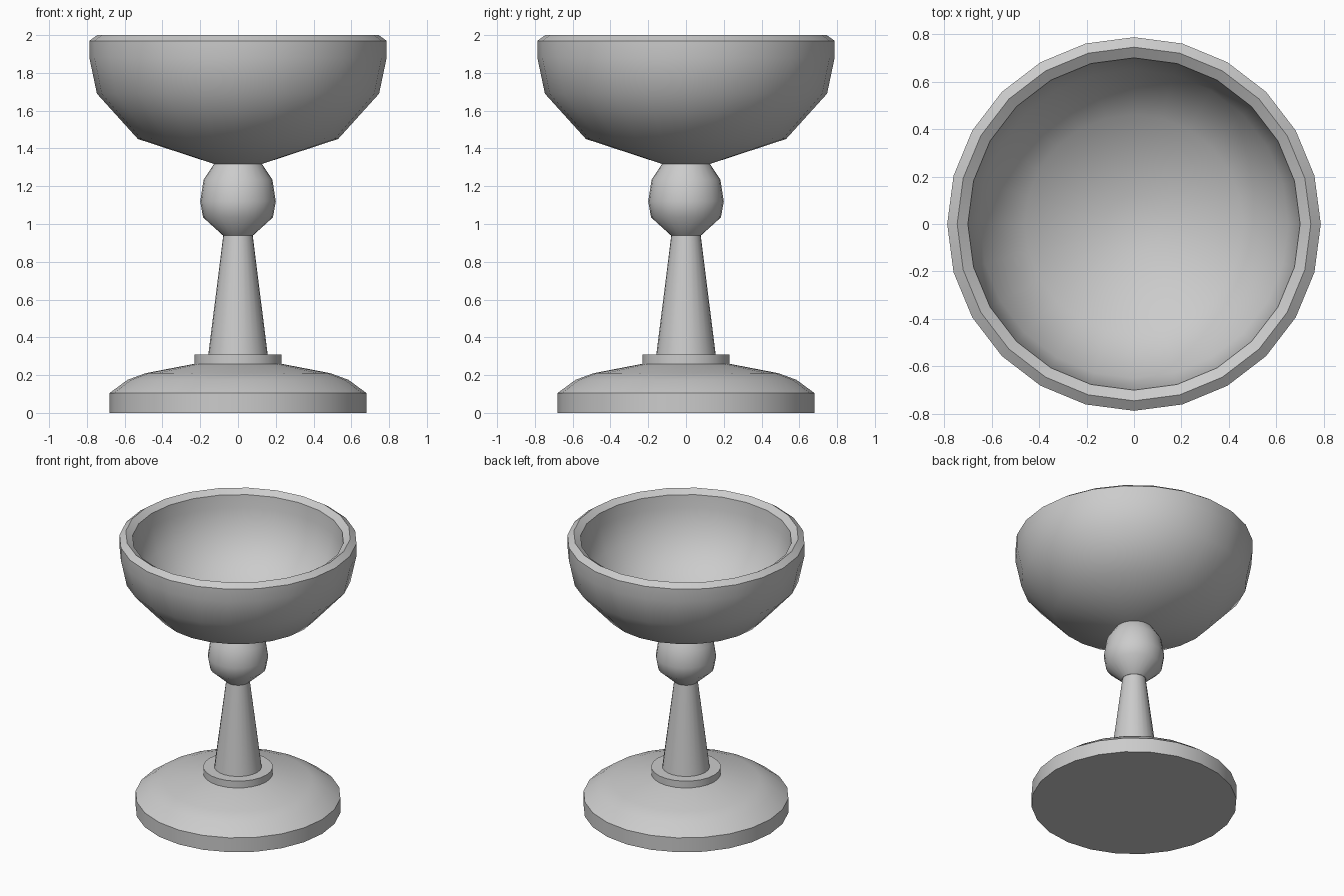
import bpy, bmesh, math

if "Cube" in bpy.data.objects:
    bpy.data.objects.remove(bpy.data.objects["Cube"])

SIDES = 24


def lathe(name, profile):
    """Spin an (r, z) profile about z; r = 0 makes a pole."""
    bm = bmesh.new()
    verts = [bm.verts.new((r, 0, z)) for r, z in profile]
    edges = [bm.edges.new(p) for p in zip(verts, verts[1:])]
    bmesh.ops.spin(bm, geom=verts + edges, cent=(0, 0, 0), axis=(0, 0, 1),
                   angle=math.tau, steps=SIDES, use_duplicate=False)
    bmesh.ops.remove_doubles(bm, verts=bm.verts, dist=1e-4)
    bmesh.ops.dissolve_degenerate(bm, edges=bm.edges, dist=1e-5)
    bmesh.ops.recalc_face_normals(bm, faces=bm.faces)
    mesh = bpy.data.meshes.new(name)
    bm.to_mesh(mesh)
    bm.free()
    obj = bpy.data.objects.new(name, mesh)
    bpy.context.collection.objects.link(obj)
    bpy.ops.object.select_all(action='DESELECT')
    obj.select_set(True)
    bpy.context.view_layer.objects.active = obj
    bpy.ops.object.shade_smooth_by_angle(angle=math.radians(40))
    return obj


# domed foot with a raised collar
lathe("foot", [(0, 0), (0.68, 0), (0.68, 0.105), (0.585, 0.175), (0.49, 0.21),
               (0.23, 0.26), (0.23, 0.31), (0, 0.31)])

# tapered stem
lathe("stem", [(0, 0.31), (0.157, 0.31), (0.078, 0.94), (0, 0.94)])

# round knob
lathe("knob", [(0, 0.94), (0.08, 0.94), (0.185, 1.035), (0.2, 1.12),
               (0.182, 1.235), (0.127, 1.318), (0, 1.318)])

# hollow bowl with a bevelled rim: outside up, then inside down
lathe("bowl", [(0, 1.318), (0.127, 1.318), (0.53, 1.45), (0.747, 1.69),
               (0.787, 1.88), (0.787, 1.97), (0.745, 2.0), (0.70, 1.97),
               (0.69, 1.88), (0.65, 1.70), (0.46, 1.49), (0.12, 1.385),
               (0, 1.38)])
